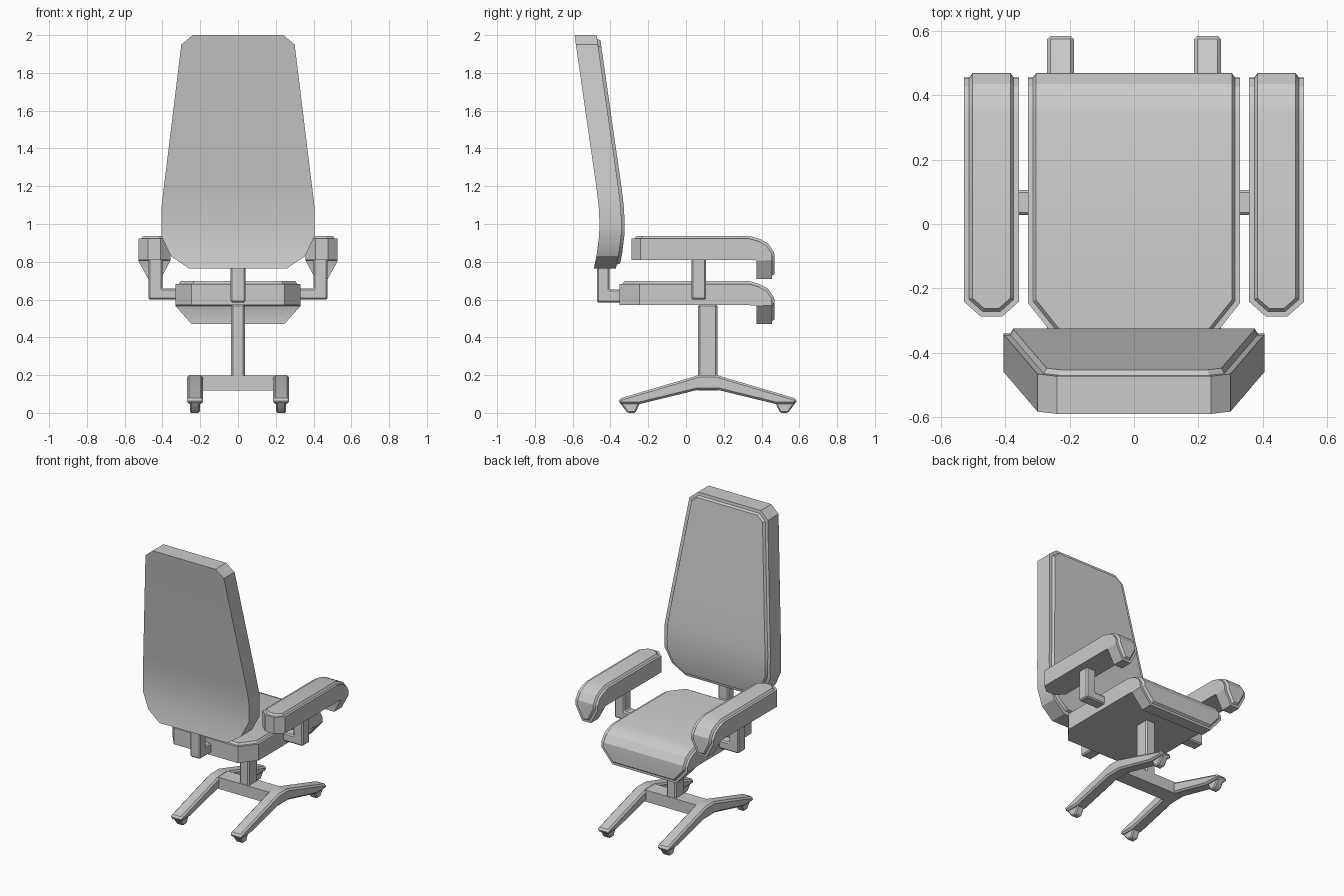
import bpy
import bmesh
import math

if "Cube" in bpy.data.objects:
    bpy.data.objects.remove(bpy.data.objects["Cube"])


def finish(name, bm, bevel=0.0):
    """Turn a bmesh into a named object with sharp edges kept."""
    bmesh.ops.recalc_face_normals(bm, faces=bm.faces[:])
    if bevel:
        edges = [e for e in bm.edges if e.calc_face_angle(0) > math.radians(40)]
        bmesh.ops.bevel(bm, geom=edges, offset=bevel, segments=1,
                        affect='EDGES', clamp_overlap=True)
    mesh = bpy.data.meshes.new(name)
    bm.to_mesh(mesh)
    bm.free()
    mesh.shade_smooth()
    mesh.set_sharp_from_angle(angle=math.radians(28))
    obj = bpy.data.objects.new(name, mesh)
    bpy.context.collection.objects.link(obj)
    return obj


def prism(name, profile, axis, centre, half, bevel=0.0):
    """Extrude a 2D profile (the other axis, z) along x or y."""
    bm = bmesh.new()
    rings = []
    for d in (centre - half, centre + half):
        rings.append([bm.verts.new((d, a, z) if axis == 'x' else (a, d, z))
                      for a, z in profile])
    bm.faces.new(rings[0])
    bm.faces.new(rings[1])
    n = len(profile)
    for i in range(n):
        j = (i + 1) % n
        bm.faces.new((rings[0][i], rings[0][j], rings[1][j], rings[1][i]))
    return finish(name, bm, bevel)


def padded_slab(name, stations, x=0.0, rim=0.016, rise=0.016):
    """Loft (half width, padded yz, rear yz) stations, then raise a cushion."""
    bm = bmesh.new()
    rings = []
    for w, (py, pz), (ry, rz) in stations:
        rings.append([bm.verts.new(c) for c in
                      ((x - w, py, pz), (x + w, py, pz),
                       (x + w, ry, rz), (x - w, ry, rz))])
    pad = []
    for a, b in zip(rings, rings[1:]):
        for i in range(4):
            j = (i + 1) % 4
            f = bm.faces.new((a[i], a[j], b[j], b[i]))
            if i == 0:
                pad.append(f)
    bm.faces.new(rings[0])
    bm.faces.new(rings[-1])
    bmesh.ops.recalc_face_normals(bm, faces=bm.faces[:])
    bmesh.ops.inset_region(bm, faces=pad, thickness=rim, depth=0.0,
                           use_even_offset=True)
    bmesh.ops.inset_region(bm, faces=pad, thickness=0.01, depth=rise,
                           use_even_offset=True)
    return finish(name, bm)


def curled(back, corner, z, w, w_end):
    """Flat pad whose front edge curls down into a lip; z is its underside."""
    return [
        (w_end, (back, z + .113), (back, z)),
        (w, (corner, z + .113), (corner, z)),
        (w, (.335, z + .113), (.335, z)),
        (w, (.385, z + .098), (.36, z - .001)),
        (w, (.425, z + .077), (.368, z - .002)),
        (w, (.453, z + .035), (.371, z - .003)),
        (w, (.455, z), (.372, z - .005)),
        (w_end, (.455, z - .10), (.372, z - .10)),
    ]


# Seat
padded_slab("seat", curled(-.352, -.245, .57, .33, .245), rise=.014)

# Backrest
back = [(.24, 2.0, -.59), (.30, 1.95, -.583), (.393, 1.19, -.474),
        (.405, 1.09, -.462), (.405, 1.01, -.458), (.405, .935, -.46),
        (.355, .83, -.474), (.26, .765, -.488)]
padded_slab("backrest", [(w, (y + .117, z), (y, z)) for w, z, y in back],
            rim=.02)

# Backrest bracket
prism("backrest_bracket",
      [(-.472, .585), (-.33, .585), (-.33, .652), (-.405, .652),
       (-.405, .80), (-.472, .80)], 'x', 0, .039, .008)

# Centre post
prism("post", [(.064, .17), (.166, .17), (.166, .575), (.064, .575)],
      'x', 0, .036, .009)

# Base crossbar
prism("base_crossbar", [(.06, .118), (.17, .118), (.17, .198), (.06, .198)],
      'x', 0, .20)

MID = .115  # y centre of the base
leg = [(-.47, .075), (-.47, .047), (-.36, .047), (-.06, .12), (.06, .12),
       (.36, .047), (.47, .047), (.47, .075), (.047, .2), (-.047, .2)]
foot = [(-.466, .055), (-.425, 0), (-.383, 0), (-.358, .055)]

for side, label in ((-1, "left"), (1, "right")):
    # Armrests and their brackets
    padded_slab("armrest_" + label, curled(-.288, -.242, .81, .085, .033),
                x=side * .443, rise=.014)
    prism("armrest_bracket_" + label,
          [(side * a, z) for a, z in
           ((.30, .60), (.475, .60), (.475, .82), (.40, .82), (.40, .658),
            (.30, .658))], 'y', .067, .039, .008)
    # Base legs and feet
    prism("base_leg_" + label, [(MID + y, z) for y, z in leg],
          'x', side * .228, .042, .011)
    for end, where in ((1, "rear"), (-1, "front")):
        prism("foot_%s_%s" % (where, label),
              [(MID + end * y, z) for y, z in foot],
              'x', side * .228, .026, .007)
